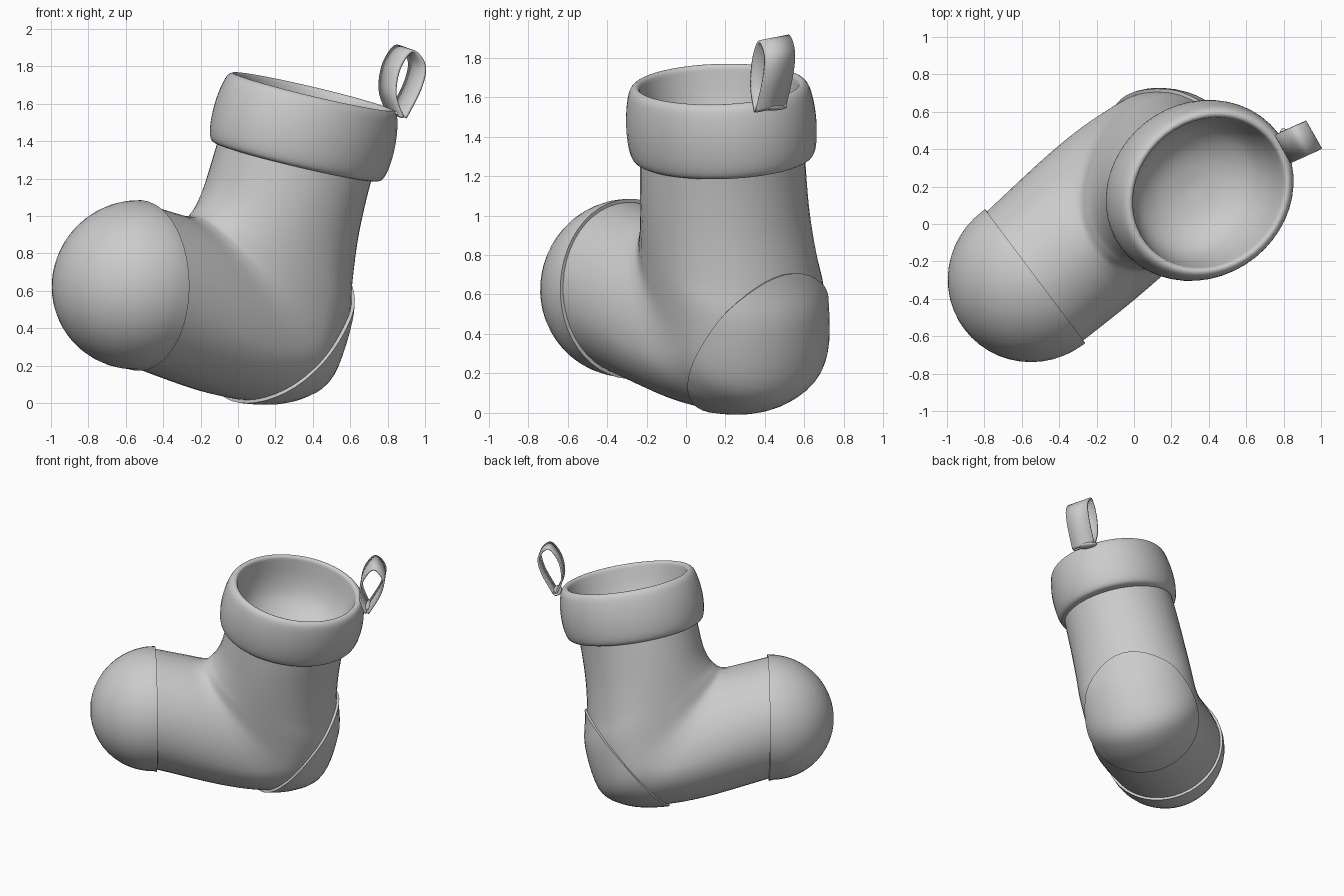
import bpy, bmesh
from math import sin, cos, pi, radians
from mathutils import Vector, Matrix

if "Cube" in bpy.data.objects:
    bpy.data.objects.remove(bpy.data.objects["Cube"])

# Boot frame: a = toward the toe, b = sideways, c = up the leg (slightly rolled)
d = Vector((-0.80, -0.60, 0)).normalized()
n = Vector((0.60, -0.80, 0)).normalized()
up = Vector((0, 0, 1))
A = radians(11)
N = n * cos(A) - up * sin(A)
Z = up * cos(A) + n * sin(A)
M = Matrix((d, N, Z)).transposed().to_4x4()
M.translation = (0.165, 0.288, 0.436)
SEG = 48


def finish(name, bm, recalc=True):
    if recalc:
        bmesh.ops.recalc_face_normals(bm, faces=bm.faces)
    for f in bm.faces:
        f.smooth = True
    me = bpy.data.meshes.new(name)
    bm.to_mesh(me)
    bm.free()
    ob = bpy.data.objects.new(name, me)
    bpy.context.collection.objects.link(ob)
    return ob


def skin(bm, rings, closed_section=True):
    for r0, r1 in zip(rings, rings[1:]):
        k = len(r0)
        for i in range(k if closed_section else k - 1):
            j = (i + 1) % k
            bm.faces.new((r0[i], r0[j], r1[j], r1[i]))


def catmull(p, q, r, s, t):
    return [0.5 * (2 * b + (c - a) * t + (2 * a - 5 * b + 4 * c - e) * t * t
                   + (3 * b - a - 3 * c + e) * t ** 3) for a, b, c, e in zip(p, q, r, s)]


def smooth_path(pts, steps):
    out = []
    for i in range(len(pts) - 1):
        p, s = pts[max(i - 1, 0)], pts[min(i + 2, len(pts) - 1)]
        out += [catmull(p, pts[i], pts[i + 1], s, k / steps) for k in range(steps)]
    return out + [list(pts[-1])]


# Boot body: sections fanned around the instep (inner a, c, outer a, c, half width)
sections = [
    (0.36, 1.08, -0.50, 0.95, 0.405), (0.40, 0.86, -0.455, 0.74, 0.415),
    (0.435, 0.72, -0.42, 0.48, 0.42), (0.48, 0.63, -0.41, 0.22, 0.425),
    (0.52, 0.59, -0.41, 0.0, 0.43), (0.55, 0.572, -0.32, -0.295, 0.43),
    (0.58, 0.568, -0.16, -0.40, 0.435), (0.62, 0.57, 0.08, -0.425, 0.445),
    (0.70, 0.588, 0.42, -0.375, 0.445), (0.90, 0.635, 0.92, -0.235, 0.43)]


def build_body():
    bm = bmesh.new()
    rings = []
    for ai, ci, ao, co, w in smooth_path(sections, 5):
        outer, inner = Vector((ao, 0, co)), Vector((ai, 0, ci))
        axis = inner - outer
        length = axis.length
        axis.normalize()
        w2 = min(w, length / 2)
        mid = outer + axis * w2
        ring = []
        for i in range(SEG):
            t = 2 * pi * i / SEG
            h = cos(t) * (length - w2 if cos(t) > 0 else w2)
            ring.append(bm.verts.new(mid + axis * h + Vector((0, w * sin(t), 0))))
        rings.append(ring)
    # rounded toe end
    last = [v.co.copy() for v in rings[-1]]
    mid = Vector((0.91, 0, 0.20))
    reach = Vector((1, 0, 0)) * 0.44
    for k in range(1, 12):
        p = pi / 2 * k / 12
        rings.append([bm.verts.new(mid + (q - mid) * cos(p) + reach * sin(p)) for q in last])
    tip = bm.verts.new(mid + reach)
    skin(bm, rings)
    for i in range(SEG):
        bm.faces.new((rings[-1][i], rings[-1][(i + 1) % SEG], tip))
    # make every normal point outward, judged at the toe tip
    bm.normal_update()
    if tip.link_faces[0].normal.x < 0:
        bmesh.ops.reverse_faces(bm, faces=bm.faces)
        bm.normal_update()
    return bm


def boot_patch(name, point, normal):
    # puffed copy of the body skin on one side of a plane, with a turned-in rim
    bm = build_body()
    for v, nv in [(v, v.normal.copy()) for v in bm.verts]:
        v.co += nv * 0.018
    bmesh.ops.bisect_plane(bm, geom=bm.verts[:] + bm.edges[:] + bm.faces[:],
                           plane_co=point, plane_no=normal, clear_inner=True)
    bm.normal_update()
    rim = [e for e in bm.edges if e.is_boundary]
    push = {tuple(v.co): v.normal.copy() for e in rim for v in e.verts}
    new = bmesh.ops.extrude_edge_only(bm, edges=rim)["geom"]
    for v in new:
        if isinstance(v, bmesh.types.BMVert):
            v.co -= push[tuple(v.co)] * 0.03
    bm.transform(M)
    shade(finish(name, bm, False))


def shade(ob):
    bpy.ops.object.select_all(action='DESELECT')
    ob.select_set(True)
    bpy.context.view_layer.objects.active = ob
    bpy.ops.object.shade_smooth_by_angle(angle=radians(40))


body = build_body()
body.transform(M)
finish("boot_body", body, False)
boot_patch("toe_cap", (0.895, 0, 0.2), (1, 0, 0.0))
boot_patch("heel_patch", (-0.43, 0, 0.27), (-0.67, 0, -0.58))

# Folded cuff with the bowl-shaped opening, turned around the leg axis and narrowed sideways
profile = [(0.41, 0.0), (0.465, 0.0), (0.495, 0.02), (0.512, 0.08), (0.518, 0.17), (0.512, 0.26),
           (0.496, 0.34), (0.478, 0.375), (0.455, 0.387), (0.435, 0.375), (0.425, 0.33),
           (0.395, 0.2), (0.33, 0.08), (0.19, -0.01), (0.0, -0.04)]
bm = bmesh.new()
turn = Matrix.Translation((-0.116, 0, 1.25)) @ Matrix.Rotation(-0.155, 4, 'Y')
rings = [[bm.verts.new(M @ turn @ Vector((r * cos(2 * pi * i / 48), 0.89 * r * sin(2 * pi * i / 48), h - 0.385)))
          for i in range(48)] for r, h in smooth_path(profile, 3)]
skin(bm, rings)
bmesh.ops.remove_doubles(bm, verts=bm.verts, dist=0.0001)
bm.normal_update()
bm.faces.ensure_lookup_table()
finish("cuff", bm)

# Hanging loop: ribbon following a teardrop
path = [(0.84, 1.54), (0.80, 1.66), (0.82, 1.80), (0.89, 1.895), (0.955, 1.82), (0.935, 1.70), (0.855, 1.54)]
across = Vector((0.085, -0.15, -0.03)) / 2
bm = bmesh.new()
rows = []
for x, z in smooth_path(path, 6):
    c = Vector((x, 0.44 + 0.45 * (x - 0.88), z))
    rows.append([bm.verts.new(c + across * s) for s in (-1, 0, 1)])
skin(bm, rows, False)
loop = finish("hanging_loop", bm)
s = loop.modifiers.new("thick", 'SOLIDIFY')
s.thickness, s.offset = 0.014, 0
shade(loop)

# Small tab sewing the loop to the cuff
bm = bmesh.new()
bmesh.ops.create_uvsphere(bm, u_segments=20, v_segments=10, radius=1)
bm.transform(Matrix.Translation((0.83, 0.435, 1.55)) @ Matrix.Rotation(radians(28), 4, 'Z')
             @ Matrix.Diagonal((0.035, 0.085, 0.018, 1)))
finish("loop_tab", bm)
